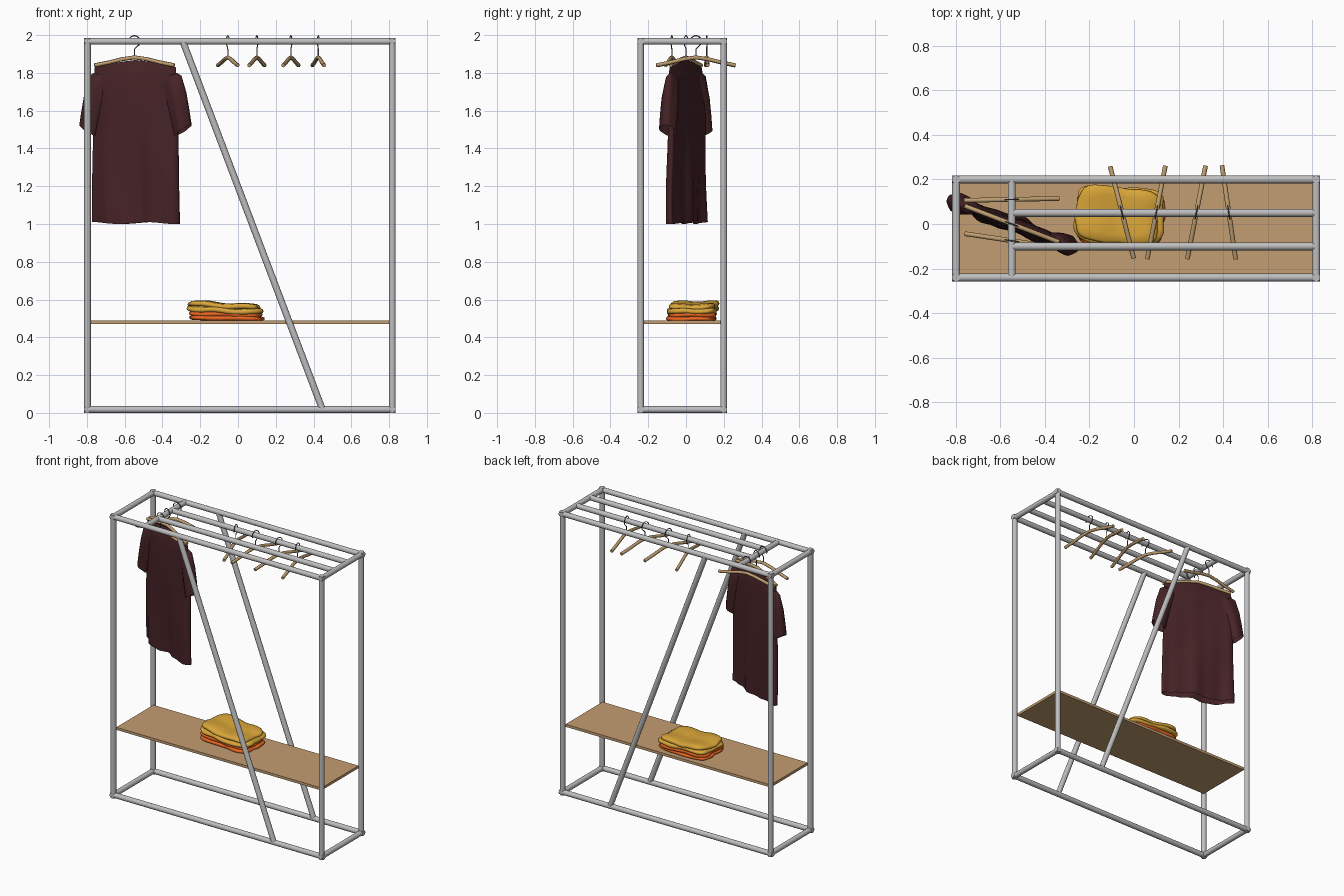
import bpy, bmesh, math
from mathutils import Vector

if "Cube" in bpy.data.objects:
    bpy.data.objects.remove(bpy.data.objects["Cube"])


def material(name, rgb):
    m = bpy.data.materials.new(name)
    m.diffuse_color = (*rgb, 1)
    m.use_nodes = True
    m.node_tree.nodes["Principled BSDF"].inputs["Base Color"].default_value = m.diffuse_color
    return m


STEEL = material("grey_steel", (0.52, 0.52, 0.53))
WIRE = material("dark_wire", (0.16, 0.16, 0.17))
WOOD = material("shelf_wood", (0.55, 0.34, 0.165))
HANGER = material("hanger_wood", (0.52, 0.34, 0.16))
MAROON = material("maroon_cloth", (0.06, 0.016, 0.019))
YELLOW = material("yellow_cloth", (0.70, 0.38, 0.04))
ORANGE = material("orange_cloth", (0.80, 0.13, 0.015))


def smooth(ob, angle=50):
    bpy.ops.object.select_all(action='DESELECT')
    ob.select_set(True)
    bpy.context.view_layer.objects.active = ob
    bpy.ops.object.shade_smooth_by_angle(angle=math.radians(angle))


def tube(name, a, b, r=0.0178, mat=STEEL):
    a, b = Vector(a), Vector(b)
    d = b - a
    bpy.ops.mesh.primitive_cylinder_add(vertices=20, radius=r, depth=d.length, location=(a + b) / 2)
    ob = bpy.context.object
    ob.name = name
    ob.rotation_euler = d.to_track_quat('Z', 'Y').to_euler()
    ob.data.materials.append(mat)
    smooth(ob)
    return ob


def bent_rod(name, pts, r, mat):
    cu = bpy.data.curves.new(name, 'CURVE')
    cu.dimensions = '3D'
    cu.bevel_depth = r
    cu.bevel_resolution = 2
    cu.use_fill_caps = True
    sp = cu.splines.new('POLY')
    sp.points.add(len(pts) - 1)
    for p, co in zip(sp.points, pts):
        p.co = (*co, 1)
    ob = bpy.data.objects.new(name, cu)
    bpy.context.collection.objects.link(ob)
    bpy.ops.object.select_all(action='DESELECT')
    ob.select_set(True)
    bpy.context.view_layer.objects.active = ob
    bpy.ops.object.convert(target='MESH')
    ob = bpy.context.object
    ob.name = name
    ob.data.materials.clear()
    ob.data.materials.append(mat)
    smooth(ob)


def loft(name, rings, mat, cap_start=False, cap_end=False):
    bm = bmesh.new()
    vs = [[bm.verts.new(p) for p in ring] for ring in rings]
    n = len(vs[0])
    for r0, r1 in zip(vs, vs[1:]):
        for i in range(n):
            j = (i + 1) % n
            bm.faces.new((r0[i], r0[j], r1[j], r1[i]))
    if cap_start:
        bm.faces.new(vs[0][::-1])
    if cap_end:
        bm.faces.new(vs[-1])
    me = bpy.data.meshes.new(name)
    bm.to_mesh(me)
    bm.free()
    me.materials.append(mat)
    ob = bpy.data.objects.new(name, me)
    bpy.context.collection.objects.link(ob)
    smooth(ob, 60)


# Box frame of round tubes
XL, XR, YF, YB, ZB, ZT = -0.797, 0.817, -0.24, 0.2, 0.0178, 1.967
R = 0.0178
for y, side in ((YF, "front"), (YB, "back")):
    for x, end in ((XL, "left"), (XR, "right")):
        tube(f"{side}_{end}_post", (x, y, 0), (x, y, ZT + R))
    for z, lvl in ((ZB, "bottom"), (ZT, "top")):
        tube(f"{side}_{lvl}_bar", (XL - R, y, z), (XR + R, y, z))
    tube(f"{side}_diagonal_brace", (-0.292, y, ZT), (0.447, y, ZB))
for x, end in ((XL, "left"), (XR, "right")):
    for z, lvl in ((ZB, "bottom"), (ZT, "top")):
        tube(f"{end}_{lvl}_end_bar", (x, YF, z), (x, YB, z))

# Hanging rails between the cross bar and the right end
CX = -0.548
tube("top_cross_bar", (CX, YF, ZT), (CX, YB, ZT))
for i, y in enumerate((0.05, -0.10)):
    tube(f"hanging_rail_{i + 1}", (CX, y, ZT), (XR, y, ZT))

# Shelf board
bpy.ops.mesh.primitive_cube_add(size=1, location=(0.01, -0.021, 0.48))
shelf = bpy.context.object
shelf.name = "shelf"
shelf.scale = (1.59, 0.41, 0.018)
shelf.data.materials.append(WOOD)


# Hangers: drooping wooden arms and a wire hook over the rail
def hanger(name, x, y, dx, dy, half=0.212):
    d = Vector((dx, dy, 0)).normalized()
    c = Vector((x, y, 0))

    def at(u, z):
        return c + d * u + Vector((0, 0, z))
    arm = [(-1, 1.840), (-0.65, 1.855), (-0.3, 1.873), (0, 1.882),
           (0.3, 1.873), (0.65, 1.855), (1, 1.840)]
    bent_rod(name + "_arms", [at(u * half, z) for u, z in arm], 0.0105, HANGER)
    hook = [at(0.03 * math.cos(math.radians(a)), ZT + 0.03 * math.sin(math.radians(a)))
            for a in range(200, -61, -20)]
    bent_rod(name + "_hook", hook + [at(0, 1.925), at(0, 1.88)], 0.003, WIRE)


for i, (x, dx) in enumerate(((-0.054, -0.105), (0.1, 0.08), (0.28, 0.08), (0.425, -0.06))):
    hanger(f"rail_hanger_{i + 1}", x, 0.052, dx, 0.41)
hanger("cross_hanger_back", CX, 0.11, 1, 0.02)
hanger("cross_hanger_front", CX, -0.075, 1, -0.15)
ANG = math.radians(-21)
hanger("shirt_hanger", CX, 0, math.cos(ANG), math.sin(ANG), 0.225)


# Hanging shirt, in its own turned frame: u across, v through, z up
def turned(u, v, z):
    return (-0.543 + u * math.cos(ANG) - v * math.sin(ANG),
            u * math.sin(ANG) + v * math.cos(ANG), z)


def fold(u, s):
    return (1 - s) * (0.010 * math.sin(24 * u + 1) + 0.006 * math.sin(51 * u)) \
        + 0.004 * math.sin(16 * u + 7 * s)


N = 56
rings = []
for k in range(19):
    s = k / 18
    w = 0.25 - 0.018 * s
    thick = 0.031 * math.sqrt(max(0, 1 - s ** 6)) + 0.003
    ring = []
    for i in range(N):
        a = 2 * math.pi * i / N
        u = w * math.cos(a)
        v = thick * math.copysign(abs(math.sin(a)) ** 0.6, math.sin(a)) + fold(u, s)
        top = 1.868 - 0.10 * abs(u) - 0.3 * u * u
        hem = 1.005 + 0.005 * math.sin(20 * u)
        ring.append(turned(u, v, hem + s * (top - hem)))
    rings.append(ring)
loft("shirt_body", rings, MAROON, cap_end=True)

# Short sleeves: (u centre, z centre, half width, half depth, tilt)
path = [(0.185, 1.79, 0.05, 0.012, 0.01), (0.205, 1.755, 0.055, 0.03, 0.03),
        (0.235, 1.66, 0.052, 0.04, 0.035), (0.255, 1.57, 0.048, 0.042, 0.035),
        (0.27, 1.495, 0.046, 0.042, 0.03)]
for sgn, side in ((1, "right"), (-1, "left")):
    rings = []
    for u, z, hw, hd, tilt in path:
        ring = []
        for i in range(24):
            a = sgn * 2 * math.pi * i / 24
            rad = 1 + 0.12 * math.sin(4 * a + 1)
            ring.append(turned(sgn * (u + hw * math.cos(a)), hd * rad * math.sin(a),
                               z + tilt * math.cos(a)))
        rings.append(ring[::-1])
    loft(f"shirt_{side}_sleeve", rings, MAROON, cap_start=True)


# Folded clothes: soft slabs with wavy edges and sagging right side
def folded(name, z0, z1, cx, cy, hx, hy, rot, mat, ph, sag):
    rings = []
    ca, sa = math.cos(rot), math.sin(rot)
    prof = [(0.5, 0), (0.93, 0), (0.985, 0.2), (1, 0.5), (0.985, 0.8),
            (0.93, 1), (0.7, 1.05), (0.35, 1.08), (0.02, 1.08)]
    for f, t in prof:
        ring = []
        for i in range(56):
            a = 2 * math.pi * i / 56
            c, s = math.cos(a), math.sin(a)
            m = (abs(c) ** 5 + abs(s) ** 5) ** -0.2
            m *= f * (1 + 0.025 * math.sin(5 * a + ph) + 0.012 * math.sin(11 * a + 2 * ph))
            x, y = hx * c * m, hy * s * m
            wave = 0.004 * math.sin(28 * x + ph) + 0.003 * math.sin(37 * y + ph)
            z = z0 + t * (z1 - z0) + sag * (wave - 0.05 * x)
            ring.append((cx + x * ca - y * sa, cy + x * sa + y * ca, max(z, 0.489)))
        rings.append(ring)
    loft(name, rings, mat, cap_start=True, cap_end=True)


folded("orange_fold_lower", 0.489, 0.512, -0.06, 0.03, 0.195, 0.128, -0.05, ORANGE, 0.4, 0.3)
folded("orange_fold_upper", 0.510, 0.534, -0.065, 0.035, 0.19, 0.126, -0.03, ORANGE, 1.9, 0.6)
folded("yellow_fold_lower", 0.530, 0.557, -0.065, 0.035, 0.198, 0.132, -0.07, YELLOW, 3.1, 1.0)
folded("yellow_fold_upper", 0.554, 0.580, -0.075, 0.04, 0.185, 0.125, -0.1, YELLOW, 4.4, 1.2)
